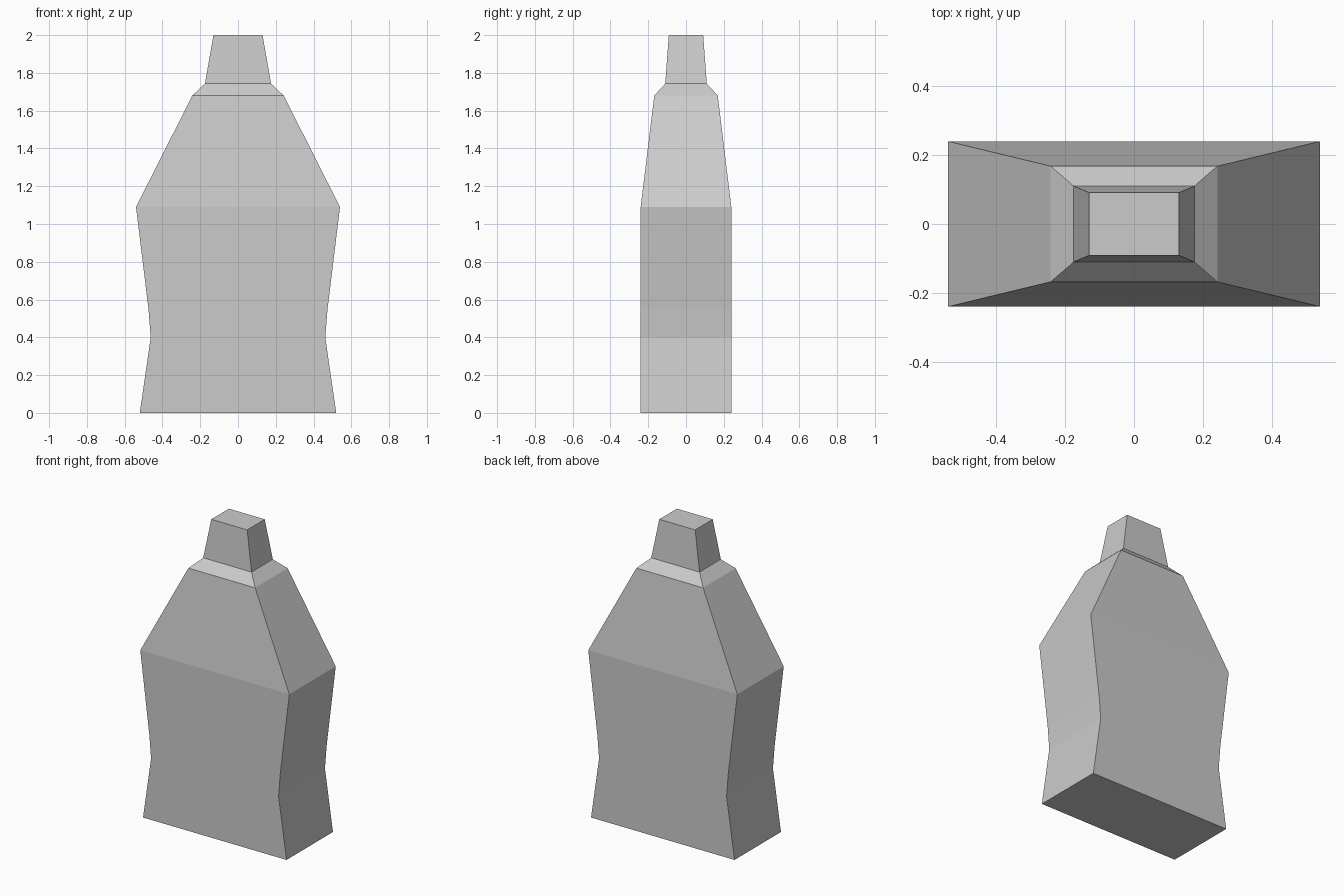
import bpy, bmesh

cube = bpy.data.objects.get("Cube")
if cube:
    bpy.data.objects.remove(cube, do_unlink=True)

grey = bpy.data.materials.new("plain grey")
grey.use_nodes = True
colour = (0.6, 0.6, 0.6, 1)
grey.diffuse_color = colour
grey.node_tree.nodes["Principled BSDF"].inputs["Base Color"].default_value = colour


def loft(name, sections, cap_bottom=False, cap_top=False):
    """Skin a stack of rectangles given as (z, half width, half depth)."""
    bm = bmesh.new()
    corners = [(-1, -1), (1, -1), (1, 1), (-1, 1)]
    rings = [[bm.verts.new((sx * w, sy * d, z)) for sx, sy in corners]
             for z, w, d in sections]
    for low, high in zip(rings, rings[1:]):
        for i in range(4):
            j = (i + 1) % 4
            bm.faces.new((low[i], low[j], high[j], high[i]))
    if cap_bottom:
        bm.faces.new(rings[0][::-1])
    if cap_top:
        bm.faces.new(rings[-1])
    mesh = bpy.data.meshes.new(name)
    bm.to_mesh(mesh)
    bm.free()
    mesh.materials.append(grey)
    obj = bpy.data.objects.new(name, mesh)
    bpy.context.collection.objects.link(obj)
    return obj


# Waisted body rising to sloped shoulders and a collar
neck = (1.743, 0.175, 0.11)
loft("bottle_body", [
    (0, 0.52, 0.24),
    (0.4, 0.462, 0.24),
    (0.55, 0.474, 0.24),
    (1.09, 0.54, 0.24),
    (1.68, 0.242, 0.168),
    neck,
], cap_bottom=True)

# Tapered cap, sharing the collar's rim
loft("bottle_cap", [neck, (2, 0.13, 0.091)], cap_top=True)
